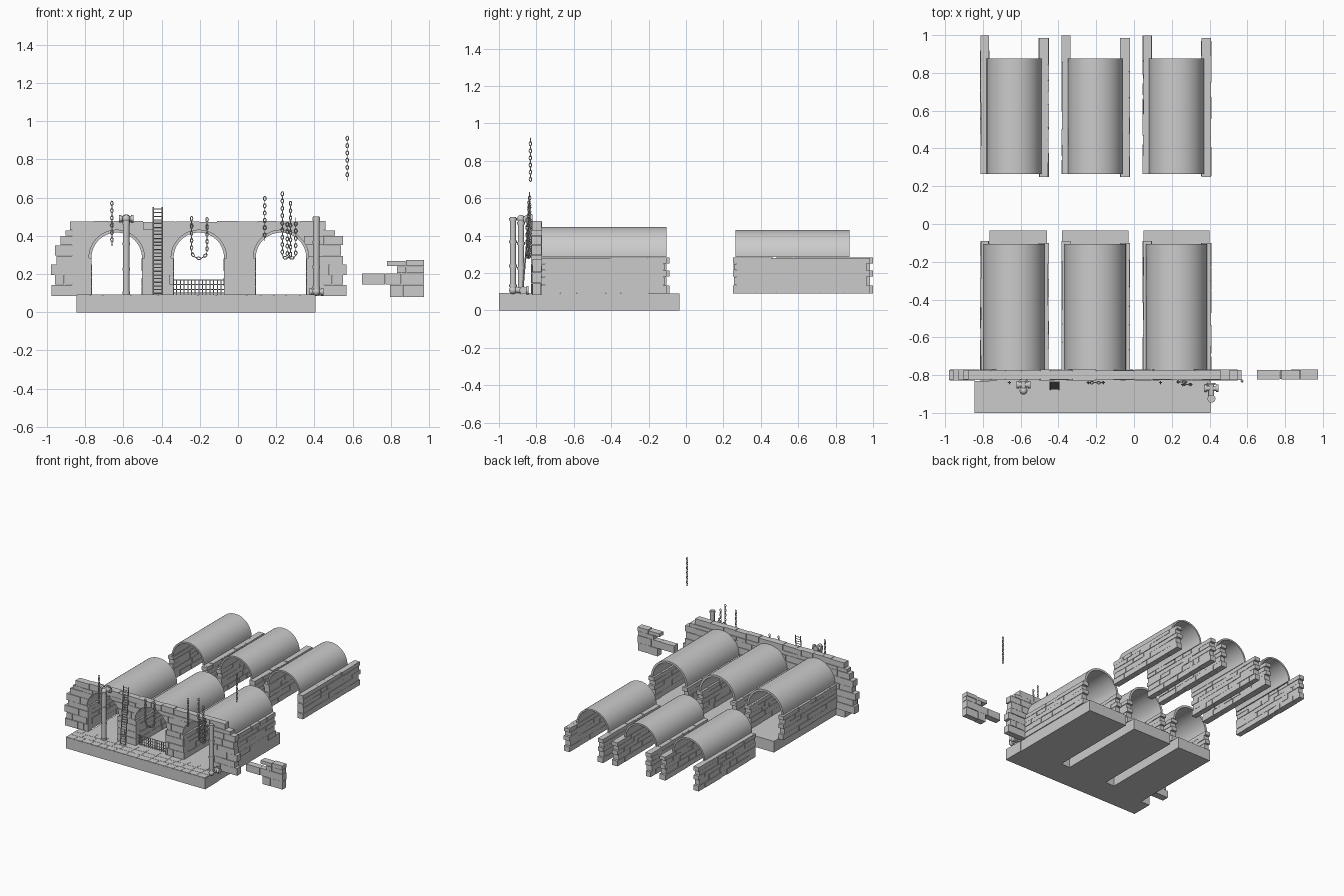
import bpy, bmesh, random
from math import sin, cos, pi
from mathutils import Vector

if "Cube" in bpy.data.objects:
    bpy.data.objects.remove(bpy.data.objects["Cube"])

random.seed(4)
CENTRES = (-0.635, -0.205, 0.225)
SPRING = 0.285


def finish(bm, name, smooth=False):
    bmesh.ops.recalc_face_normals(bm, faces=bm.faces)
    me = bpy.data.meshes.new(name)
    bm.to_mesh(me)
    bm.free()
    ob = bpy.data.objects.new(name, me)
    bpy.context.collection.objects.link(ob)
    if smooth:
        bpy.ops.object.select_all(action='DESELECT')
        ob.select_set(True)
        bpy.context.view_layer.objects.active = ob
        bpy.ops.object.shade_smooth_by_angle()
    return ob


def box(bm, x0, x1, y0, y1, z0, z1):
    vs = bmesh.ops.create_cube(bm, size=1)['verts']
    for v in vs:
        v.co = Vector((x0 if v.co.x < 0 else x1, y0 if v.co.y < 0 else y1, z0 if v.co.z < 0 else z1))


def prism(bm, prof, y0, y1):
    a = [bm.verts.new((x, y0, z)) for x, z in prof]
    b = [bm.verts.new((x, y1, z)) for x, z in prof]
    n = len(prof)
    bm.faces.new(a)
    bm.faces.new(b)
    for i in range(n):
        bm.faces.new((a[i], a[(i + 1) % n], b[(i + 1) % n], b[i]))


def arc(cx, cz, r, a0, a1, n=24):
    return [(cx + r * cos(a0 + (a1 - a0) * i / n), cz + r * sin(a0 + (a1 - a0) * i / n)) for i in range(n + 1)]


def masonry(name, zs, spans, d0, d1, along_x, size=(0.05, 0.13)):
    """Courses of separate stones; each course has its own start and end."""
    bm = bmesh.new()
    for z0, z1, (s, e) in zip(zs, zs[1:], spans):
        while s < e - 0.001:
            t = s + random.uniform(*size)
            if e - t < size[0]:
                t = e
            j = random.uniform(0, 0.005)
            g = 0.0012
            u = (s + g if s > spans[0][0] else s, t - g)
            d = (d0 + j, d1 - j)
            top = z1 - g - (random.uniform(0, 0.006) if z1 == zs[-1] else 0)
            box(bm, *(u + d if along_x else d + u), z0 + g, top)
            s = t
    return finish(bm, name)


def tube(bm, p, q, r, r2=None, n=14):
    p, q = Vector(p), Vector(q)
    vs = bmesh.ops.create_cone(bm, cap_ends=True, segments=n, radius1=r, radius2=r2 or r, depth=(q - p).length)['verts']
    rot = (q - p).to_track_quat('Z', 'Y')
    for v in vs:
        v.co = rot @ v.co + (p + q) / 2


# Floor slabs: front walkway, tunnel floors, paving
bm = bmesh.new()
box(bm, -0.845, 0.405, -1, -0.83, 0, 0.088)
for c, left in zip(CENTRES, (-0.765, -0.38, 0.05)):
    box(bm, left, c + 0.175, -0.83, -0.035, 0, 0.09)
box(bm, -0.765, 0.40, -0.83, -0.78, 0, 0.088)
finish(bm, "floor_slabs")
bm = bmesh.new()
for r in range(3):
    y = -0.999 + r * 0.0565
    s = -0.844
    while s < 0.404:
        t = min(s + random.uniform(0.06, 0.11), 0.404)
        box(bm, s, t - 0.002, y, y + 0.0545, 0.08, 0.092)
        s = t
finish(bm, "paving_stones")

# Front wall with three arched openings
zs = [0.085, 0.145, 0.195, 0.25, 0.295, 0.35, 0.4, 0.43, 0.48]
spans = [(-0.975, 0.57), (-0.96, 0.55), (-0.98, 0.57), (-0.95, 0.55),
         (-0.96, 0.54), (-0.93, 0.55), (-0.905, 0.51), (-0.88, 0.46)]
wall = masonry("front_wall_stones", zs, spans, -0.828, -0.77, True)
bm = bmesh.new()
box(bm, -0.87, 0.45, -0.82, -0.778, 0.087, 0.472)
core = finish(bm, "front_wall_core")
bm = bmesh.new()
for c in CENTRES:
    prism(bm, [(c - 0.133, 0.0), (c + 0.133, 0.0), (c + 0.133, SPRING)]
          + arc(c, SPRING, 0.145, 0, pi) + [(c - 0.133, SPRING)], -0.95, -0.65)
cutter = finish(bm, "arch_cutter")
cutter.hide_render = True
for ob in (wall, core):
    m = ob.modifiers.new("arches", 'BOOLEAN')
    m.object, m.operation, m.solver = cutter, 'DIFFERENCE', 'EXACT'
    bpy.context.view_layer.objects.active = ob
    bpy.ops.object.modifier_apply(modifier=m.name)
bpy.data.objects.remove(cutter)

# Detached broken wall piece
masonry("loose_wall_piece", [0.08, 0.145, 0.205, 0.24, 0.275],
        [(0.795, 0.975), (0.65, 0.975), (0.83, 0.975), (0.78, 0.975)], -0.825, -0.77, True)

# Barrel vaults and the stone walls that carry them, front and back rows
SIDE_Z = [0.09, 0.135, 0.18, 0.215, 0.25, 0.285]
for row, y0, y1, ro, ri in (("front", -0.775, -0.105, 0.162, 0.145), ("back", 0.265, 0.875, 0.145, 0.132)):
    for k, c in enumerate(CENTRES):
        bm = bmesh.new()
        prism(bm, arc(c, SPRING, ro, 0, pi, 32) + arc(c, SPRING, ri, pi, 0, 32), y0, y1)
        finish(bm, f"{row}_vault_{k}", True)
        for side, d0, d1, a, b in (("left", c - 0.18, c - 0.13, 0.265, 1.0), ("right", c + 0.13, c + 0.185, 0.25, 0.985)):
            if row == "front":
                a, b = -0.775, (-0.088 if side == "left" else -0.1)
            ends = [(a + (random.uniform(0, 0.015) if i % 2 and row == "back" else 0),
                     b - (0.015 if i % 2 else 0)) for i in range(5)]
            masonry(f"{row}_{side}_side_wall_{k}", SIDE_Z, ends, d0, d1, False, (0.06, 0.16))
            bm = bmesh.new()
            box(bm, d0 + 0.006, d1 - 0.006, a + 0.02, b - 0.02, 0.092, 0.28)
            finish(bm, f"{row}_{side}_wall_core_{k}")

# Ladder leaning on the wall
bm = bmesh.new()
for x in (-0.443, -0.397):
    tube(bm, (x, -0.875, 0.09), (x, -0.835, 0.55), 0.004, n=6)
for i in range(24):
    f = (i + 0.5) / 24
    y, z = -0.875 + 0.04 * f, 0.09 + 0.46 * f
    tube(bm, (-0.443, y, z), (-0.397, y, z), 0.0028, n=6)
finish(bm, "ladder")

# Low grate in the middle arch
bm = bmesh.new()
for i in range(15):
    x = -0.34 + 0.27 * i / 14
    tube(bm, (x, -0.8, 0.088), (x, -0.8, 0.17), 0.003, n=6)
for z in (0.1, 0.12, 0.145, 0.168):
    tube(bm, (-0.345, -0.8, z), (-0.065, -0.8, z), 0.003, n=6)
finish(bm, "drain_grate")


# Pipes: a riser, an elbow into the wall, collars and a cross fitting
def pipe(name, x, y, z_elbow, z_end, ywall):
    bm = bmesh.new()
    tube(bm, (x, y, z_elbow), (x, y, z_end), 0.017)
    tube(bm, (x, y, z_elbow), (x, ywall, z_elbow), 0.015)
    for v in bmesh.ops.create_uvsphere(bm, u_segments=14, v_segments=8, radius=0.021)['verts']:
        v.co += Vector((x, y, z_elbow))
    tube(bm, (x - 0.025, ywall - 0.025, z_elbow), (x + 0.025, ywall - 0.025, z_elbow), 0.014)
    for s in (-1, 1):
        tube(bm, (x + s * 0.025, ywall - 0.025, z_elbow), (x + s * 0.037, ywall - 0.025, z_elbow), 0.02)
    tube(bm, (x, ywall - 0.008, z_elbow), (x, ywall + 0.004, z_elbow), 0.023)
    for f in (0.06, 0.33, 0.66, 0.97):
        z = z_elbow + (z_end - z_elbow) * f
        tube(bm, (x, y, z - 0.007), (x, y, z + 0.007), 0.021)
    finish(bm, name, True)


pipe("left_pipe", -0.585, -0.882, 0.49, 0.09, -0.826)
pipe("right_pipe", 0.41, -0.925, 0.108, 0.5, -0.845)


# Chains of alternating oval links along a path
def chain(name, pts, y=-0.84, step=0.019):
    P = [Vector((x, y, z)) for x, z in pts]
    bm = bmesh.new()
    k, travelled = 0, 0.0
    for a, b in zip(P, P[1:]):
        d = (b - a).length
        t = (b - a) / d
        while k * step <= travelled + d:
            c = a + t * (k * step - travelled)
            n = Vector((0, 1, 0)) if k % 2 else t.cross(Vector((0, 1, 0)))
            w = t.cross(n)
            rings = []
            for i in range(12):
                u = 2 * pi * i / 12
                out = t * cos(u) + n * sin(u)
                mid = c + t * cos(u) * 0.0115 + n * sin(u) * 0.0065
                rings.append([bm.verts.new(mid + (out * cos(2 * pi * j / 6) + w * sin(2 * pi * j / 6)) * 0.0026)
                              for j in range(6)])
            for i in range(12):
                r, s = rings[i], rings[(i + 1) % 12]
                for j in range(6):
                    bm.faces.new((r[j], r[(j + 1) % 6], s[(j + 1) % 6], s[j]))
            k += 1
        travelled += d
    finish(bm, name, True)


def hanging(x0, z0, x1, z1, zb):
    r = (x1 - x0) / 2
    return [(x0, z0)] + arc(x0 + r, zb + r, r, pi, 2 * pi, 10) + [(x1, z1)]


chain("chain_left", [(-0.66, 0.57), (-0.66, 0.355)])
chain("chain_middle_loop", hanging(-0.243, 0.49, -0.162, 0.49, 0.282))
chain("chain_right", [(0.14, 0.595), (0.14, 0.385)])
chain("chain_right_loop_a", hanging(0.232, 0.62, 0.275, 0.58, 0.284), -0.836)
chain("chain_right_loop_b", hanging(0.258, 0.46, 0.302, 0.49, 0.284), -0.85)
chain("chain_far_right", [(0.572, 0.91), (0.572, 0.695)], -0.832)
